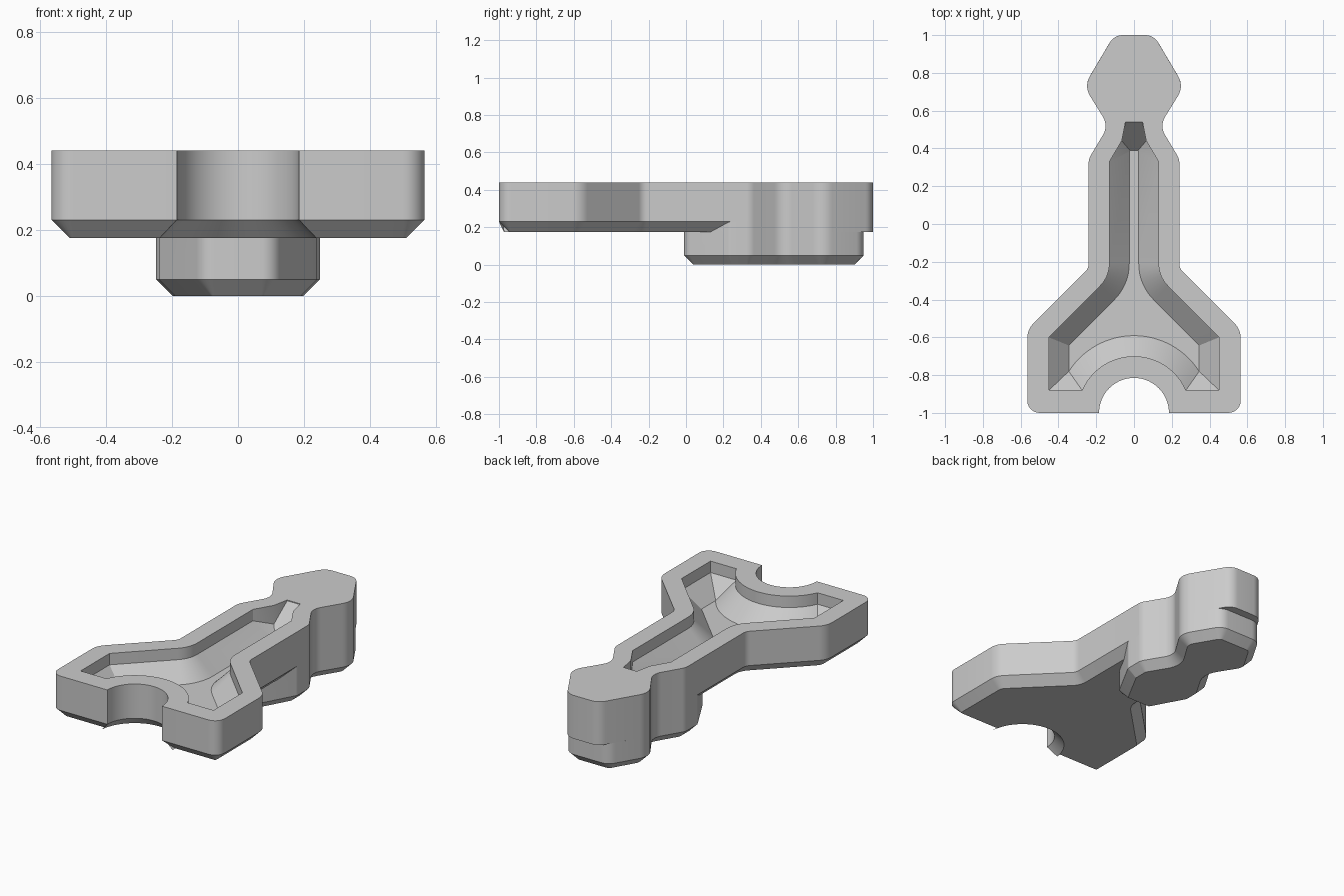
import bpy, bmesh, math
from mathutils import Vector

cube = bpy.data.objects.get("Cube")
if cube:
    bpy.data.objects.remove(cube, do_unlink=True)

grey = bpy.data.materials.new("plain grey")
grey.use_nodes = True
grey.diffuse_color = (0.6, 0.6, 0.6, 1)
grey.node_tree.nodes["Principled BSDF"].inputs["Base Color"].default_value = (0.6, 0.6, 0.6, 1)

TOP, PLATE_BOTTOM, PLATE_CHAMFER = 0.44, 0.175, 0.055
FOOT_CHAMFER, SLOPE = 0.05, 0.105


def arc(cx, cy, r, a0, a1, n):
    """Points on an arc, angles in degrees."""
    return [(cx + r * math.cos(math.radians(a0 + (a1 - a0) * i / n)),
             cy + r * math.sin(math.radians(a0 + (a1 - a0) * i / n))) for i in range(n + 1)]


def fillet(corners, n=7):
    """Round each (x, y, radius) corner of an open path; radius 0 stays sharp."""
    out = []
    for i, (x, y, r) in enumerate(corners):
        p = Vector((x, y))
        if r == 0:
            out.append((x, y))
            continue
        a = (Vector(corners[i - 1][:2]) - p).normalized()
        b = (Vector(corners[i + 1][:2]) - p).normalized()
        half = a.angle(b) / 2
        centre = p + (a + b).normalized() * (r / math.sin(half))
        start = p + a * (r / math.tan(half)) - centre
        end = p + b * (r / math.tan(half)) - centre
        sweep = start.angle_signed(end)
        for k in range(n + 1):
            t = sweep * k / n
            v = Vector((start.x * math.cos(t) + start.y * math.sin(t),
                        start.y * math.cos(t) - start.x * math.sin(t)))
            out.append(tuple(centre + v))
    return out


def mirror(half):
    """Close a right half, given from front to back, into a full outline."""
    return half + [(-p[0],) + tuple(p[1:]) for p in reversed(half) if abs(p[0]) > 1e-6]


def inset(pts, d):
    """Move a counter-clockwise outline inwards by d with mitred corners."""
    out = []
    for i, p in enumerate(pts):
        p = Vector(p)
        u = (p - Vector(pts[i - 1])).normalized()
        v = (Vector(pts[(i + 1) % len(pts)]) - p).normalized()
        n = Vector((-u.y - v.y, u.x + v.x)).normalized()
        out.append(tuple(p + n * (d / n.dot(Vector((-u.y, u.x))))))
    return out


def at(pts, z):
    return [(x, y, z) for x, y in pts]


def loft(name, rings):
    """Skin a stack of matching rings into a closed solid."""
    bm = bmesh.new()
    loops = [[bm.verts.new(p) for p in ring] for ring in rings]
    for lo, hi in zip(loops, loops[1:]):
        for i in range(len(lo)):
            j = (i + 1) % len(lo)
            bm.faces.new((lo[i], lo[j], hi[j], hi[i]))
    bm.faces.new(loops[0][::-1])
    bm.faces.new(loops[-1])
    bmesh.ops.remove_doubles(bm, verts=bm.verts, dist=1e-4)
    bmesh.ops.recalc_face_normals(bm, faces=bm.faces)
    mesh = bpy.data.meshes.new(name)
    bm.to_mesh(mesh)
    bm.free()
    mesh.materials.append(grey)
    ob = bpy.data.objects.new(name, mesh)
    bpy.context.collection.objects.link(ob)
    return ob


def combine(ob, other, operation):
    mod = ob.modifiers.new(operation.lower(), 'BOOLEAN')
    mod.operation, mod.object, mod.solver = operation, other, 'EXACT'
    bpy.context.view_layer.objects.active = ob
    bpy.ops.object.modifier_apply(modifier=mod.name)
    bpy.data.objects.remove(other, do_unlink=True)


# Forked plate with round notch and chamfered underside
plate_half = arc(0, -1, 0.185, 90, 0, 14) + fillet([
    (0.185, -1, 0), (0.565, -1, 0.065), (0.565, -0.559, 0.11),
    (0.24, -0.234, 0.06), (0.24, 0.33, 0), (0, 0.33, 0)])[1:]
plate = mirror(plate_half)
body = loft("forked_body", [at(inset(plate, PLATE_CHAMFER), PLATE_BOTTOM),
                            at(plate, PLATE_BOTTOM + PLATE_CHAMFER), at(plate, TOP)])


# Waisted head and the foot beneath it; the head overhangs at the back
def head_outline(back_x, back_y):
    return mirror(fillet([
        (0, -0.01, 0), (0.108, -0.01, 0.06), (0.24, 0.232, 0.04), (0.24, 0.345, 0.08),
        (0.135, 0.52, 0.09), (0.265, 0.73, 0.1), (back_x, back_y, 0.08), (0, back_y, 0)]))


foot, head = head_outline(0.135, 0.95), head_outline(0.105, 1.0)
head_block = loft("head", [at(inset(foot, FOOT_CHAMFER), 0), at(foot, FOOT_CHAMFER),
                           at(foot, PLATE_BOTTOM), at(head, PLATE_BOTTOM), at(head, TOP)])
combine(body, head_block, 'UNION')

# Pocket: short upright wall, then sloped sides down to a narrow floor
WALL, FLOOR = 0.37, 0.265
rim = arc(0, -1, 0.30, 90, 23.6, 14) + [(0.45, -0.88), (0.45, -0.60)]
rim += arc(0.295, -0.21, 0.165, 225, 180, 8) + [(0.13, 0.33), (0.065, 0.44), (0.045, 0.54)]
base = arc(0, -1, 0.409, 90, 32.5, 14) + [(0.345, -0.78), (0.345, -0.643)]
base += arc(0.295, -0.21, 0.165 + SLOPE, 225, 180, 8) + [(0.025, 0.38)] + [(0.022, 0.39)] * 2
wall = [(x, y, WALL) for x, y in rim]
wall[-2] = (*rim[-2], 0.325)
wall[-1] = (*rim[-1], TOP - 0.005)
pocket = loft("pocket_cutter", [mirror(at(base, FLOOR)), mirror(wall), mirror(at(rim, TOP + 0.1))])
combine(body, pocket, 'DIFFERENCE')

# Smooth the rounded corners, keep the chamfers crisp
bpy.ops.object.select_all(action='DESELECT')
body.select_set(True)
bpy.context.view_layer.objects.active = body
bpy.ops.object.shade_smooth_by_angle(angle=math.radians(25))
